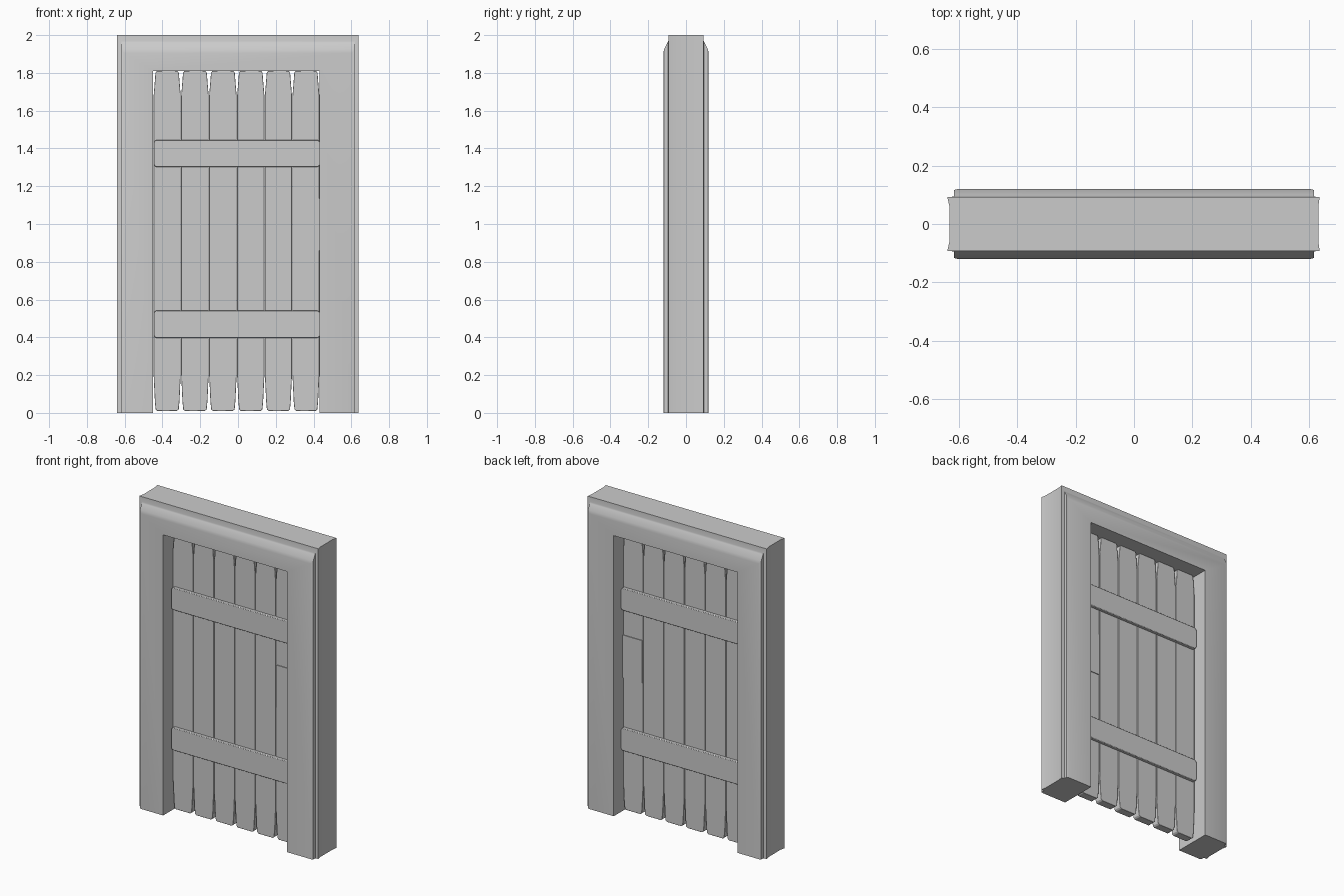
import bpy, bmesh

if "Cube" in bpy.data.objects:
    bpy.data.objects.remove(bpy.data.objects["Cube"])


def finish(name, bm, bevel=0.0):
    bmesh.ops.recalc_face_normals(bm, faces=bm.faces)
    mesh = bpy.data.meshes.new(name)
    bm.to_mesh(mesh)
    bm.free()
    ob = bpy.data.objects.new(name, mesh)
    bpy.context.collection.objects.link(ob)
    if bevel:
        mod = ob.modifiers.new("edge_bevel", "BEVEL")
        mod.width, mod.segments = bevel, 2
    bpy.ops.object.select_all(action="DESELECT")
    ob.select_set(True)
    bpy.context.view_layer.objects.active = ob
    bpy.ops.object.shade_smooth_by_angle(angle=0.6)
    return ob


def prism(name, outline, y0, y1, bevel=0.0):
    """Extrude an x/z outline from y0 to y1."""
    bm = bmesh.new()
    face = bm.faces.new([bm.verts.new((x, y0, z)) for x, z in outline])
    new = bmesh.ops.extrude_face_region(bm, geom=[face])["geom"]
    moved = [v for v in new if isinstance(v, bmesh.types.BMVert)]
    bmesh.ops.translate(bm, verts=moved, vec=(0, y1 - y0, 0))
    return finish(name, bm, bevel)


def rounded_rect(x0, x1, z0, z1, c):
    return [(x0 + c, z0), (x1 - c, z0), (x1 - c * .3, z0 + c * .3), (x1, z0 + c),
            (x1, z1 - c), (x1 - c * .3, z1 - c * .3), (x1 - c, z1), (x0 + c, z1),
            (x0 + c * .3, z1 - c * .3), (x0, z1 - c), (x0, z0 + c), (x0 + c * .3, z0 + c * .3)]


# Door frame: moulded profile (left x, right x, top z, y) swept around the opening
half = [(-.45, .432, 1.81, -.12), (-.605, .605, 1.905, -.12), (-.618, .618, 1.925, -.116),
        (-.618, .618, 1.96, -.098), (-.618, .618, 1.968, -.094), (-.64, .637, 2.0, -.092),
        (-.633, .632, 2.0, -.06)]
profile = half + [(a, b, z, -y) for a, b, z, y in reversed(half)]
bm = bmesh.new()
stations = [[bm.verts.new(p) for p in ((a, y, 0), (a, y, z), (b, y, z), (b, y, 0))]
            for a, b, z, y in profile]
n = len(stations)
for i in range(n):
    p, q = stations[i], stations[(i + 1) % n]
    for k in range(3):
        bm.faces.new((p[k], p[k + 1], q[k + 1], q[k]))
for end in (0, 3):
    bm.faces.new([s[end] for s in stations])
finish("door_frame", bm)

# Six planks, narrowing towards both ends
cuts = [-.448, -.302, -.154, -.006, .141, .287, .432]
for i, (a, b) in enumerate(zip(cuts, cuts[1:])):
    g = .0015
    right = [(b - .022, .01), (b - .012, .018), (b - .008, .06), (b - g, .2),
             (b - g, 1.68), (b - .008, 1.76), (b - .011, 1.80), (b - .018, 1.81)]
    left = [(a + b - x, z) for x, z in reversed(right)]
    prism(f"plank_{i + 1}", right + left, -.025, .025, .002)

# Cross battens and thin lock plate on both faces
for side, s in (("front", -1), ("back", 1)):
    for level, z0, z1 in (("lower", .397, .542), ("upper", 1.302, 1.445)):
        prism(f"{side}_{level}_batten", rounded_rect(-.446, .434, z0, z1, .015),
              s * .02, s * .045, .003)
    prism(f"{side}_lock_plate", rounded_rect(.293, .432, .86, 1.135, .003),
          s * .02, s * .03)
